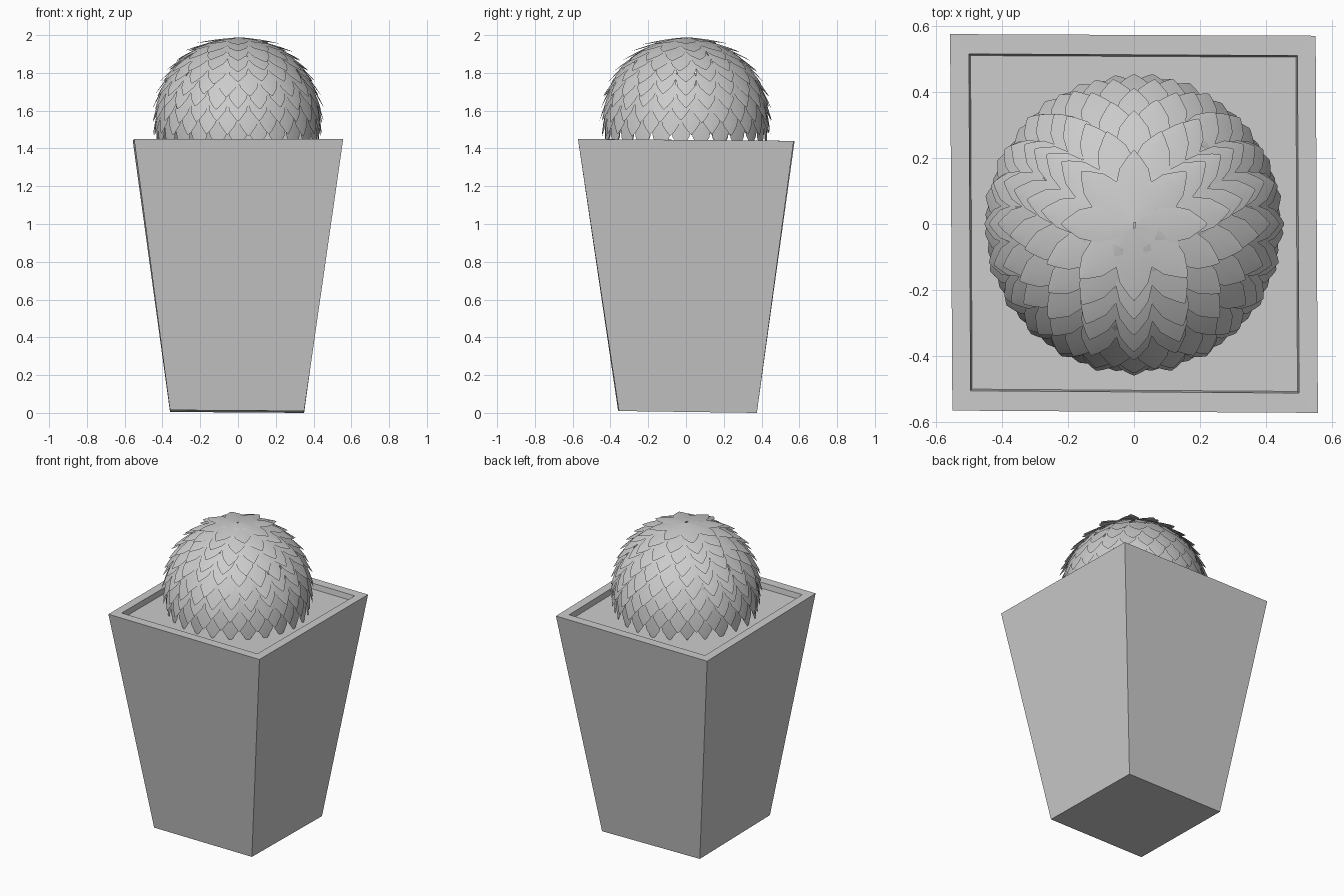
import bpy, bmesh, math, random
from mathutils import Vector

if "Cube" in bpy.data.objects:
    bpy.data.objects.remove(bpy.data.objects["Cube"])

random.seed(4)


def finish(name, bm, smooth=False):
    mesh = bpy.data.meshes.new(name)
    bm.to_mesh(mesh)
    bm.free()
    ob = bpy.data.objects.new(name, mesh)
    bpy.context.collection.objects.link(ob)
    for p in mesh.polygons:
        p.use_smooth = smooth
    return ob


# Tapered, slightly irregular square planter with a recessed soil surface
loops = [
    [(-.36, -.36, .015), (.35, -.355, .01), (.35, .375, .0), (-.36, .37, .005)],
    [(-.55, -.565, 1.45), (.557, -.572, 1.45), (.55, .57, 1.44), (-.557, .575, 1.44)],
    [(-.495, -.505, 1.45), (.5, -.512, 1.45), (.495, .51, 1.44), (-.5, .515, 1.44)],
    [(-.49, -.5, 1.415), (.495, -.507, 1.415), (.49, .505, 1.405), (-.495, .51, 1.405)],
]
bm = bmesh.new()
rings = [[bm.verts.new(c) for c in loop] for loop in loops]
for a, b in zip(rings, rings[1:]):
    for i in range(4):
        j = (i + 1) % 4
        bm.faces.new((a[i], a[j], b[j], b[i]))
bm.faces.new(rings[0][::-1])
bm.faces.new(rings[-1])
finish("planter", bm)

# Domed bush: overlapping leaves in staggered rings, tips pointing down and out
R, CZ = 0.432, 1.56
LENGTH, HALF_W = 0.22, 0.056
PROFILE = [(-.5, .25), (-.27, .78), (0, 1), (.25, .78), (.42, .32), (.5, .04)]


def add_leaf(bm, theta, phi, tilt):
    n = Vector((math.sin(theta) * math.cos(phi), math.sin(theta) * math.sin(phi), math.cos(theta)))
    side = Vector((-math.sin(phi), math.cos(phi), 0))
    down = side.cross(n)
    mid = Vector((0, 0, CZ)) + n * R
    along = down * math.cos(tilt) + n * math.sin(tilt)
    up = n * math.cos(tilt) - down * math.sin(tilt)
    rows = []
    for s, w in PROFILE:
        row = []
        for t in (-1, 0, 1):
            droop = -.006 * abs(t) * w - .02 * s * s
            row.append(bm.verts.new(mid + along * s * LENGTH + side * t * w * HALF_W + up * droop))
        rows.append(row)
    for a, b in zip(rows, rows[1:]):
        for k in range(2):
            bm.faces.new((a[k], b[k], b[k + 1], a[k + 1]))


bm = bmesh.new()
ROWS = 10
for r in range(ROWS):
    theta = math.radians(16 + r * 80 / (ROWS - 1))
    count = max(8, round(math.tau * R * math.sin(theta) / .108))
    for i in range(count):
        phi = math.tau * (i + .5 * (r % 2)) / count + math.pi / 2
        add_leaf(bm, theta + random.uniform(-.02, .02), phi,
                 math.radians(8 + random.uniform(-2, 2)))
finish("bush_leaves", bm, smooth=True)
